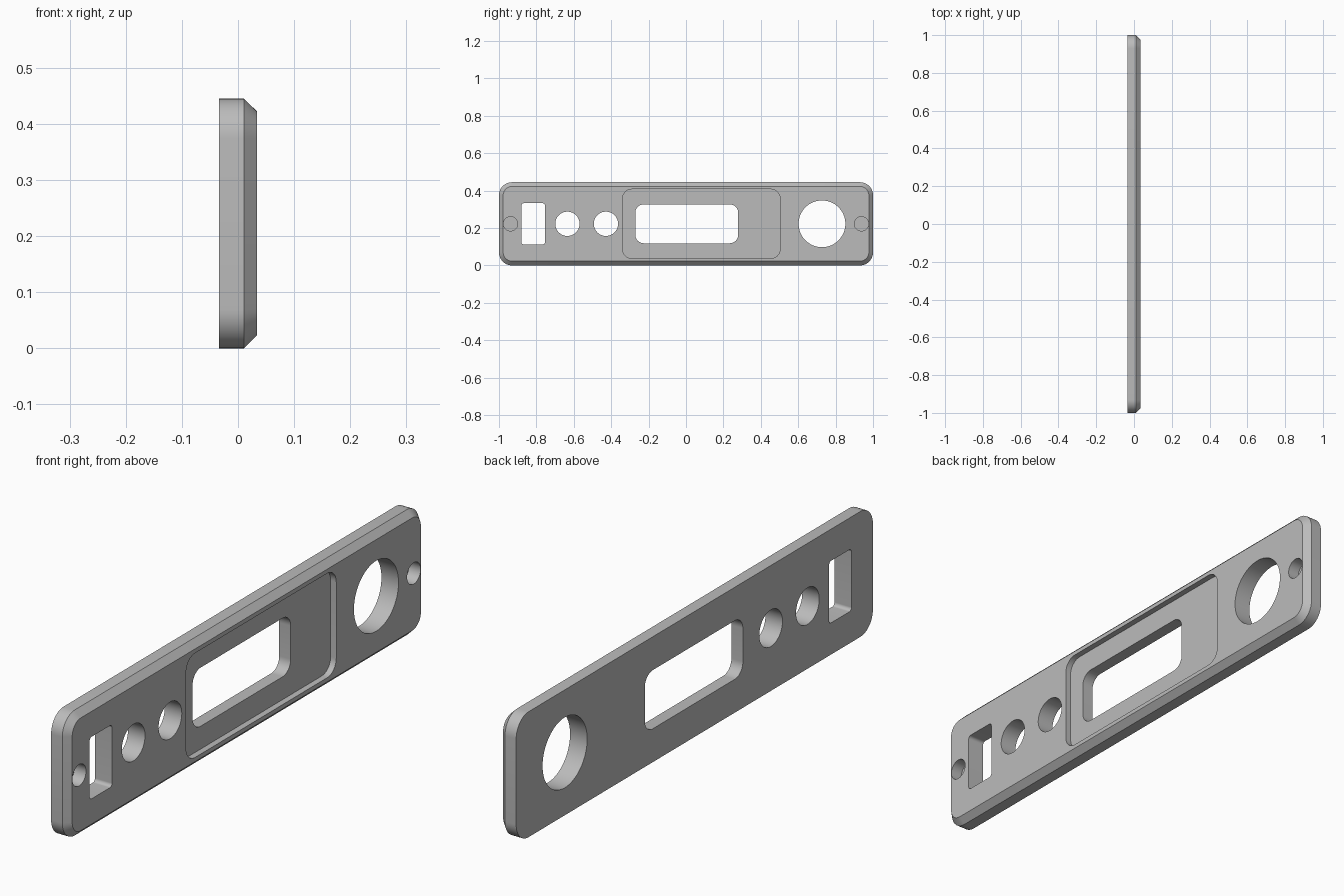
import bpy
import bmesh
import math

if "Cube" in bpy.data.objects:
    bpy.data.objects.remove(bpy.data.objects["Cube"], do_unlink=True)

BACK, CHAMFER, FRONT = -0.0335, 0.0105, 0.0335
MID_Z = 0.2225

grey = bpy.data.materials.new("panel grey")
grey.use_nodes = True
grey.diffuse_color = (0.5, 0.5, 0.5, 1)
grey.node_tree.nodes["Principled BSDF"].inputs["Base Color"].default_value = (0.5, 0.5, 0.5, 1)


def rounded(cy, width, height, radius, steps=12):
    """Outline of a rounded rectangle in the YZ plane."""
    points = []
    for corner, (sy, sz) in enumerate([(1, 1), (-1, 1), (-1, -1), (1, -1)]):
        for i in range(steps + 1):
            a = (corner + i / steps) * math.pi / 2
            points.append((cy + sy * (width / 2 - radius) + radius * math.cos(a),
                           MID_Z + sz * (height / 2 - radius) + radius * math.sin(a)))
    return points


def circle(cy, radius, steps=64):
    return [(cy + radius * math.cos(math.tau * i / steps),
             MID_Z + radius * math.sin(math.tau * i / steps)) for i in range(steps)]


def loft(name, sections):
    """Solid through (x, outline) sections with matching point counts."""
    bm = bmesh.new()
    rings = [[bm.verts.new((x, y, z)) for y, z in outline] for x, outline in sections]
    for a, b in zip(rings, rings[1:]):
        for i in range(len(a)):
            j = (i + 1) % len(a)
            bm.faces.new((a[i], a[j], b[j], b[i]))
    bm.faces.new(rings[0][::-1])
    bm.faces.new(rings[-1])
    bmesh.ops.recalc_face_normals(bm, faces=bm.faces)
    mesh = bpy.data.meshes.new(name)
    bm.to_mesh(mesh)
    bm.free()
    mesh.materials.append(grey)
    obj = bpy.data.objects.new(name, mesh)
    bpy.context.collection.objects.link(obj)
    return obj


# Plate with a chamfered front edge
edge = rounded(0, 2, 0.445, 0.07)
face = rounded(0, 1.955, 0.4, 0.048)
panel = loft("panel", [(BACK, edge), (CHAMFER, edge), (FRONT, face)])

# Openings: name, outline, depth where the cut starts
THROUGH = BACK - 0.05
cuts = [
    ("display_recess", rounded(0.082, 0.842, 0.37, 0.05), 0.0115),
    ("display_window", rounded(0.004, 0.55, 0.208, 0.045), THROUGH),
    ("switch_slot", rounded(-0.817, 0.126, 0.22, 0.012), THROUGH),
    ("outer_button_hole", circle(-0.634, 0.065), THROUGH),
    ("inner_button_hole", circle(-0.428, 0.065), THROUGH),
    ("dial_hole", circle(0.727, 0.125), THROUGH),
    ("right_screw_hole", circle(-0.938, 0.038), -0.0115),
    ("left_screw_hole", circle(0.938, 0.038), -0.0115),
]

bpy.context.view_layer.objects.active = panel
for name, outline, start in cuts:
    cutter = loft(name + "_cutter", [(start, outline), (FRONT + 0.05, outline)])
    cutter.hide_render = True
    mod = panel.modifiers.new(name, "BOOLEAN")
    mod.operation = "DIFFERENCE"
    mod.solver = "EXACT"
    mod.object = cutter
    bpy.ops.object.modifier_apply(modifier=name)
    bpy.data.objects.remove(cutter, do_unlink=True)

# Smooth the rounded corners and bores, keep the edges sharp
bpy.ops.object.select_all(action="DESELECT")
panel.select_set(True)
bpy.ops.object.shade_smooth_by_angle(angle=math.radians(30))
